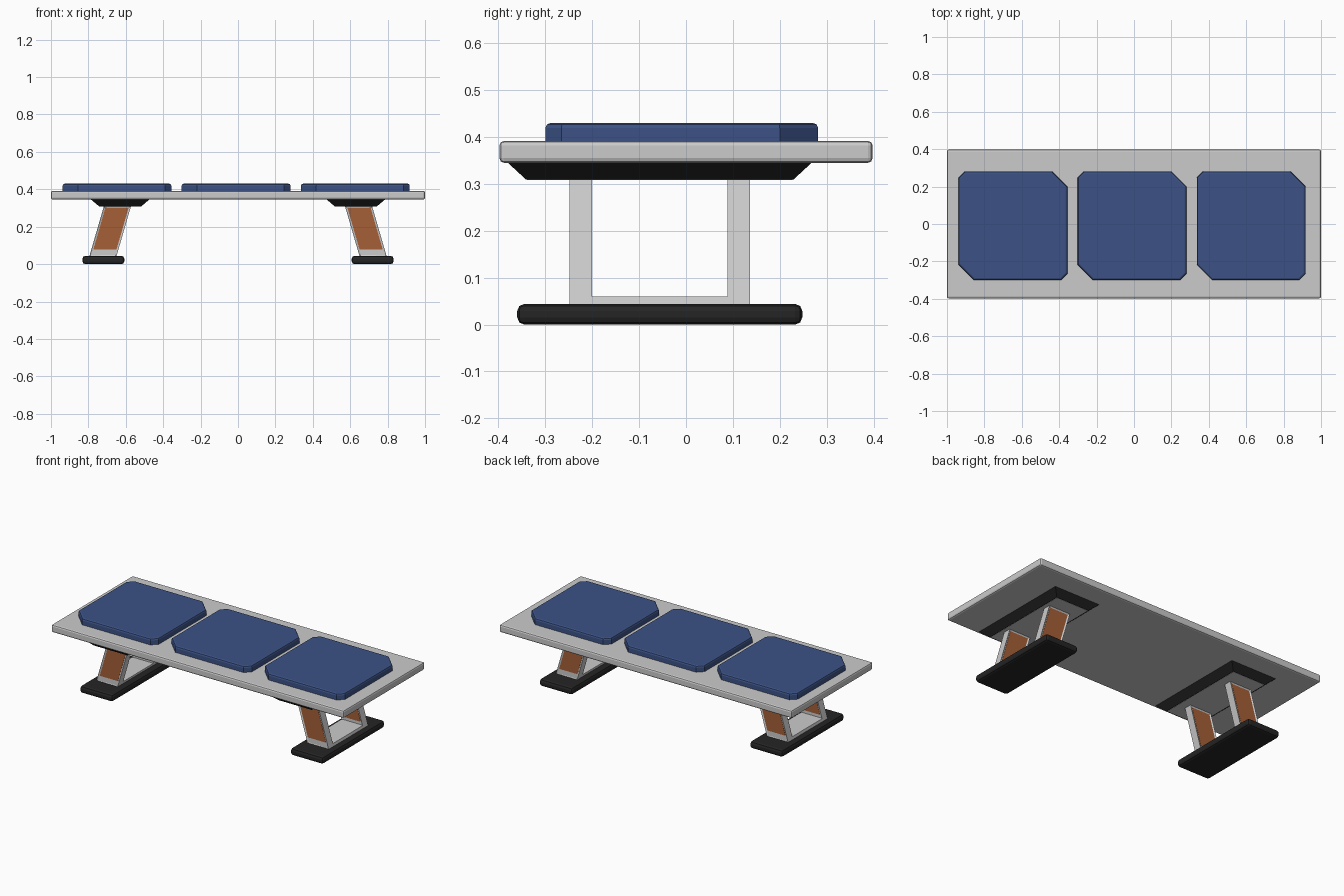
import bpy, bmesh

if "Cube" in bpy.data.objects:
    bpy.data.objects.remove(bpy.data.objects["Cube"])


def material(name, rgb):
    m = bpy.data.materials.new(name)
    m.diffuse_color = (*rgb, 1)
    m.use_nodes = True
    m.node_tree.nodes["Principled BSDF"].inputs["Base Color"].default_value = m.diffuse_color
    return m


BLUE = material("blue_fabric", (0.045, 0.085, 0.24))
BLACK = material("black_rubber", (0.018, 0.018, 0.018))
ORANGE = material("orange_panel", (0.38, 0.115, 0.04))


def finish(bm, name, mat):
    bmesh.ops.recalc_face_normals(bm, faces=bm.faces[:])
    mesh = bpy.data.meshes.new(name)
    bm.to_mesh(mesh)
    bm.free()
    if mat:
        mesh.materials.append(mat)
    ob = bpy.data.objects.new(name, mesh)
    bpy.context.collection.objects.link(ob)
    return ob


def loft(ring_a, ring_b):
    """Closed solid between two matching rings of points."""
    bm = bmesh.new()
    a = [bm.verts.new(p) for p in ring_a]
    b = [bm.verts.new(p) for p in ring_b]
    bm.faces.new(a)
    bm.faces.new(b)
    for i in range(len(a)):
        j = (i + 1) % len(a)
        bm.faces.new((a[i], a[j], b[j], b[i]))
    bmesh.ops.recalc_face_normals(bm, faces=bm.faces[:])
    return bm


def rect(cx, cy, hx, hy, z):
    return [(cx - hx, cy - hy, z), (cx + hx, cy - hy, z),
            (cx + hx, cy + hy, z), (cx - hx, cy + hy, z)]


def bevel(ob, width, segments):
    mod = ob.modifiers.new("bevel", 'BEVEL')
    mod.width = width
    mod.segments = segments
    mod.limit_method = 'ANGLE'


# Bench top slab
slab = finish(loft(rect(0, 0, 1, 0.398, 0.345), rect(0, 0, 1, 0.398, 0.392)),
              "bench_top", None)
bevel(slab, 0.01, 2)

# Three cushions: two wide and two narrow corner cuts, chamfered top rim
H, BIG, SMALL = 0.291, 0.082, 0.034


def cushion_ring(cx, cy, inset, z):
    h = H - inset
    b, s = BIG - inset * 0.6, SMALL - inset * 0.6
    pts = [(-h, -h + b), (-h + b, -h), (h - s, -h), (h, -h + s),
           (h, h - b), (h - b, h), (-h + s, h), (-h, h - s)]
    return [(cx + x, cy + y, z) for x, y in pts]


for i, name in enumerate(("left", "middle", "right")):
    cx, cy = -0.647 + 0.637 * i, -0.009
    bm = loft(cushion_ring(cx, cy, 0, 0.390), cushion_ring(cx, cy, 0, 0.430))
    top = [e for e in bm.edges if all(v.co.z > 0.42 for v in e.verts)]
    bmesh.ops.bevel(bm, geom=top, offset=0.011, segments=2, profile=0.5,
                    affect='EDGES')
    finish(bm, name + "_cushion", BLUE)

CY = -0.056   # the supports sit a little forward of centre


def leg_ring(s, y, z0, z1, margin):
    """Slanted leg outline in x/z at depth y."""
    def left(z):
        return 0.572 + (0.31 - z) * 0.29
    return [(s * (left(z0) + margin), y, z0),
            (s * (left(z0) + 0.145 - margin), y, z0),
            (s * (left(z1) + 0.145 - margin), y, z1),
            (s * (left(z1) + margin), y, z1)]


for s, side in ((-1, "left"), (1, "right")):
    # Tapered bracket under the slab with a grey underside plate
    finish(loft(rect(s * 0.63, CY, 0.113, 0.285, 0.309),
                rect(s * 0.63, CY, 0.157, 0.325, 0.346)),
           side + "_bracket", BLACK)
    finish(loft(rect(s * 0.63, CY, 0.111, 0.283, 0.308),
                rect(s * 0.63, CY, 0.111, 0.283, 0.310)),
           side + "_bracket_plate", None)

    # Floor foot
    foot = finish(loft(rect(s * 0.72, CY, 0.112, 0.304, 0.0),
                       rect(s * 0.72, CY, 0.112, 0.304, 0.044)),
                  side + "_foot", BLACK)
    bevel(foot, 0.015, 2)

    # Bar joining the two legs on the foot
    finish(loft(leg_ring(s, CY - 0.15, 0.04, 0.06, 0),
                leg_ring(s, CY + 0.15, 0.04, 0.06, 0)),
           side + "_leg_bar", None)

    for dy, where in ((-0.169, "front"), (0.169, "back")):
        y = CY + dy
        # Leg with a recessed field on both flat faces
        bm = loft(leg_ring(s, y - 0.024, 0.04, 0.31, 0),
                  leg_ring(s, y + 0.024, 0.04, 0.31, 0))
        flats = [f for f in bm.faces if abs(f.normal.y) > 0.9]
        bmesh.ops.inset_individual(bm, faces=flats, thickness=0.011,
                                   depth=-0.005)
        finish(bm, f"{side}_{where}_leg", None)
        # Orange panel filling the recesses
        finish(loft(leg_ring(s, y - 0.0205, 0.078, 0.299, 0.0105),
                    leg_ring(s, y + 0.0205, 0.078, 0.299, 0.0105)),
               f"{side}_{where}_leg_panel", ORANGE)
